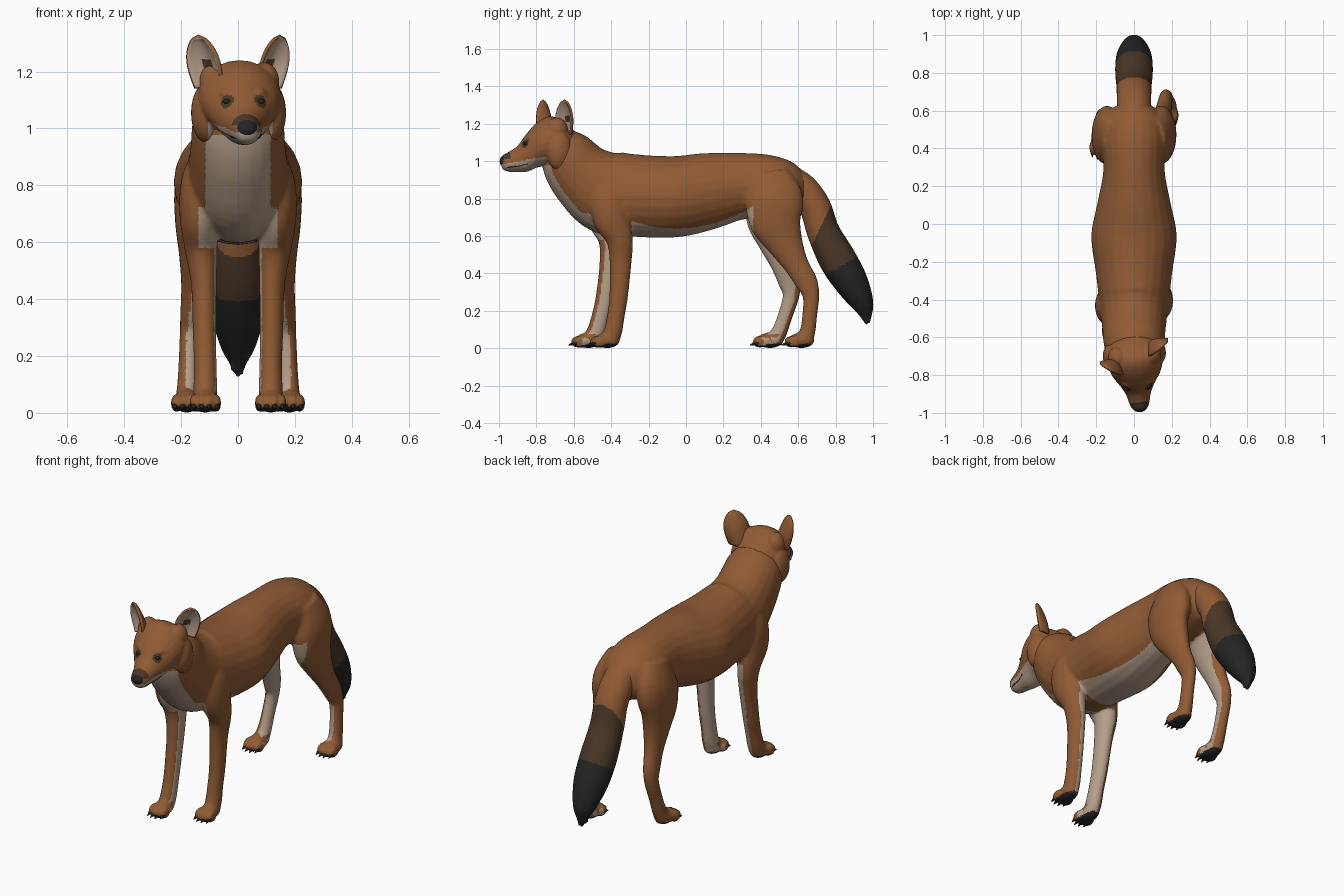
import bpy, bmesh, math
from mathutils import Matrix, Vector

if "Cube" in bpy.data.objects:
    bpy.data.objects.remove(bpy.data.objects["Cube"])


def material(name, colour):
    mat = bpy.data.materials.new(name)
    mat.use_nodes = True
    mat.diffuse_color = (*colour, 1)
    node = next(n for n in mat.node_tree.nodes if n.type == 'BSDF_PRINCIPLED')
    node.inputs["Base Color"].default_value = (*colour, 1)
    node.inputs["Roughness"].default_value = 0.8
    return mat


PALETTE = [material("russet fur", (.28, .105, .035)),
           material("pale fur", (.46, .345, .255)),
           material("dark brown fur", (.068, .038, .02)),
           material("black", (.018, .018, .018))]
RUSSET, PALE, DARK, BLACK = range(4)


def spline(keys, steps=6):
    """Smooth interpolation through rows of numbers."""
    rows = [Vector(k) for k in keys]
    out = []
    for i in range(len(rows) - 1):
        p0, p1 = rows[max(i - 1, 0)], rows[i]
        p2, p3 = rows[i + 1], rows[min(i + 2, len(rows) - 1)]
        for s in range(steps):
            t = s / steps
            out.append(p1 + (p2 - p0) * (t / 2)
                       + (p0 * 2 - p1 * 5 + p2 * 4 - p3) * (t * t / 2)
                       + (p1 * 3 - p0 - p2 * 3 + p3) * (t ** 3 / 2))
    return out + [rows[-1]]


def loft(bm, keys, upright=False, sides=24):
    """Elliptical tube; each key is x, y, z, half width, half depth."""
    rows = spline(keys)
    rings = []
    for i, row in enumerate(rows):
        ahead, behind = rows[min(i + 1, len(rows) - 1)], rows[max(i - 1, 0)]
        tangent = Vector((ahead - behind)[:3]).normalized()
        side = Vector((1, 0, 0))
        side = (side - tangent * side.dot(tangent)).normalized()
        up = tangent.cross(side)
        if upright:
            side, up = Vector((1, 0, 0)), Vector((0, 0, 1))
        a, b = max(row[3], .003), max(row[4], .003)
        ring = []
        for k in range(sides):
            w = math.tau * k / sides
            ring.append(bm.verts.new(Vector(row[:3]) + side * a * math.cos(w) + up * b * math.sin(w)))
        rings.append(ring)
    for r, q in zip(rings, rings[1:]):
        for k in range(sides):
            m = (k + 1) % sides
            bm.faces.new((r[k], r[m], q[m], q[k]))
    bm.faces.new(rings[0])
    bm.faces.new(rings[-1])


def centred(keys):
    return [(0, *k) for k in keys]


def ball(bm, centre, radii):
    bmesh.ops.create_uvsphere(bm, u_segments=18, v_segments=12, radius=1,
                              matrix=Matrix.Translation(centre) @ Matrix.Diagonal((*radii, 1)))


def finish(name, bm, colours, matrix=None):
    bmesh.ops.recalc_face_normals(bm, faces=bm.faces[:])
    mesh = bpy.data.meshes.new(name)
    bm.to_mesh(mesh)
    bm.free()
    for c in colours:
        mesh.materials.append(PALETTE[c])
    mesh.shade_smooth()
    ob = bpy.data.objects.new(name, mesh)
    bpy.context.scene.collection.objects.link(ob)
    if matrix:
        ob.matrix_world = matrix
    return ob


def blend(ob, voxel, rounds, rule):
    """Fuse overlapping volumes into one skin and colour it by a rule."""
    remesh = ob.modifiers.new("fuse", 'REMESH')
    remesh.mode = 'VOXEL'
    remesh.voxel_size = voxel
    soften = ob.modifiers.new("soften", 'SMOOTH')
    soften.factor, soften.iterations = .5, rounds
    graph = bpy.context.evaluated_depsgraph_get()
    mesh = bpy.data.meshes.new_from_object(ob.evaluated_get(graph))
    ob.modifiers.clear()
    ob.data = mesh
    mesh.materials.clear()
    for mat in PALETTE:
        mesh.materials.append(mat)
    for face in mesh.polygons:
        face.material_index = rule(face.center, face.normal)
    mesh.shade_smooth()


# Torso and neck
body, claws = bmesh.new(), bmesh.new()
loft(body, centred([(.65, .86, .06, .08), (.58, .855, .14, .13), (.45, .865, .17, .167),
                    (.28, .865, .163, .18), (.12, .84, .192, .205), (-.06, .81, .226, .217),
                    (-.26, .815, .202, .22), (-.42, .835, .183, .225), (-.55, .92, .168, .185),
                    (-.64, 1.03, .158, .152), (-.69, 1.09, .125, .115)]))

FRONT_LEG = [(.11, -.4, .93, .04, .07), (.13, -.41, .82, .068, .1), (.138, -.4, .7, .068, .1),
             (.13, -.355, .58, .058, .072), (.12, -.35, .45, .045, .058), (.118, -.36, .28, .041, .05),
             (.115, -.375, .17, .04, .047), (.115, -.39, .09, .042, .049), (.115, -.41, .04, .042, .05)]
HIND_LEG = [(.1, .44, .92, .07, .12), (.14, .47, .8, .08, .155), (.15, .48, .68, .072, .14),
            (.15, .53, .56, .058, .098), (.155, .588, .45, .045, .068), (.165, .645, .35, .038, .06),
            (.17, .668, .28, .035, .045), (.175, .662, .18, .034, .04), (.178, .65, .09, .037, .042),
            (.18, .63, .04, .042, .05)]


def leg(keys, side, stride, height):
    """One leg with its paw; stride slides the lower part along y."""
    loft(body, [(side * x, y + stride * max(0, 1 - z / height), z, a, b) for x, y, z, a, b in keys])
    x, y = side * keys[-1][0], keys[-1][1] + stride
    ball(body, (x, y - .012, .042), (.047, .07, .042))
    for k in (-1.5, -.5, .5, 1.5):
        reach = y - .072 + .012 * abs(k)
        ball(body, (x + k * .026, reach, .034), (.017, .04, .033))
        bmesh.ops.create_cone(claws, cap_ends=True, segments=8, radius1=.013, radius2=.002, depth=.036,
                              matrix=Matrix.Translation((x + k * .027, reach - .036, .022))
                              @ Matrix.Rotation(math.radians(110), 4, 'X'))


for side, front_stride, hind_stride in ((1, 0, 0), (-1, -.1, -.17)):
    leg(FRONT_LEG, side, front_stride, 1)
    leg(HIND_LEG, side, hind_stride, .75)


def body_colour(c, n):
    inner = -n.x if c.x > 0 else n.x
    if c.z < .03 and n.z < -.5:
        return BLACK
    # toes
    if c.z < .075 and (n.y < .1 or n.z > .5):
        return RUSSET
    # inner legs
    if c.y > .3 and c.z < .74 and inner * .7 - n.y * .65 > .4:
        return PALE
    if c.y < -.2 and c.z < .62 and inner * .8 + n.y * .6 > .4:
        return PALE
    # belly
    if -.29 < c.y < .36 and c.z < .64 + .7 * (c.y + .05) ** 2 and n.z < .2:
        return PALE
    # chest and throat
    half = .115 if c.z > .72 else .14
    if c.y < -.4 and .58 < c.z < .98 and abs(c.x) < half and -n.y - n.z > .4:
        return PALE
    return RUSSET


blend(finish("body_and_legs", body, [RUSSET]), .009, 5, body_colour)
finish("claws", claws, [BLACK])

# Tail with a ragged tip
tail = bmesh.new()
loft(tail, centred([(.45, .9, .06, .06), (.53, .9, .08, .08), (.615, .855, .09, .085), (.69, .755, .092, .085),
                    (.735, .62, .094, .088), (.81, .475, .1, .1), (.885, .35, .094, .09),
                    (.945, .235, .062, .06), (.962, .165, .025, .026), (.966, .125, .005, .005)]))
for x, y in ((-.02, .945), (.02, .95), (.008, .985)):
    bmesh.ops.create_cone(tail, cap_ends=True, segments=8, radius1=.016, radius2=.001, depth=.08,
                          matrix=Matrix.Translation((x, y, .17)) @ Matrix.Rotation(math.pi, 4, 'X'))


def tail_colour(c, n):
    if c.z < .465 - .22 * (c.y - .715) + .08 * n.y:
        return BLACK
    return DARK if c.z < .58 + 1.2 * (c.y - .66) + .05 * n.y else RUSSET


blend(finish("tail", tail, [RUSSET]), .008, 2, tail_colour)

# Head, turned slightly to its left
HEAD = (Matrix.Translation((.003, -.7, 0)) @ Matrix.Rotation(math.radians(6), 4, 'Z')
        @ Matrix.Translation((0, .7, 0)))
head = bmesh.new()
loft(head, centred([(-.58, 1.06, .08, .08), (-.64, 1.085, .13, .118), (-.72, 1.105, .148, .135),
                    (-.79, 1.09, .13, .122), (-.85, 1.047, .092, .104), (-.9, 1.013, .066, .071),
                    (-.95, .996, .053, .053), (-.98, .994, .038, .038), (-.99, .994, .015, .015)]), upright=True)
for side in (-1, 1):
    ball(head, (side * .115, -.69, 1.055), (.053, .07, .105))   # cheek ruff
    ball(head, (side * .088, -.7, 1.165), (.055, .06, .068))    # ear root
    ball(head, (side * .052, -.825, 1.122), (.034, .035, .024))  # brow
EYE = Vector((.06, -.868, 1.095))


def head_colour(c, n):
    if (Vector((abs(c.x), c.y, c.z)) - EYE).length < .025:
        return DARK
    if c.y < -.945 and c.z > 1.012:
        return DARK
    if c.y < -.72 and abs(c.x) < .115 and c.z < 1 + .19 * (c.y + .9):
        return PALE
    return RUSSET


blend(finish("head", head, [RUSSET], HEAD), .0065, 4, head_colour)

# Eyes and nose
eyes, nose = bmesh.new(), bmesh.new()
for side in (-1, 1):
    ball(eyes, (side * EYE.x, EYE.y + .002, EYE.z), (.014, .013, .009))
finish("eyes", eyes, [BLACK], HEAD)
ball(nose, (0, -.966, 1), (.04, .032, .034))
finish("nose", nose, [BLACK], HEAD)

# Mouth line
mouth = bmesh.new()
for side in (-1, 1):
    loft(mouth, [(side * x, y, z, .003, .003) for x, y, z in
                 ((.004, -.982, .962), (.041, -.955, .967), (.053, -.9, .975), (.073, -.85, .988))], True, 8)
finish("mouth_line", mouth, [BLACK], HEAD)


# Cupped ears
def ear(name, side, y):
    facing = Vector((side * .6, -.8, 0))
    across = Vector((.8, side * .6, 0))
    rise = Vector((side * .035, 0, .19))
    bm = bmesh.new()
    rows, cols = 16, 12
    grid = []
    for i in range(rows + 1):
        t = i / rows
        width = math.sqrt(1 - t ** 4) * (.8 + .2 * math.sin(math.pi * t))
        line = []
        for j in range(cols + 1):
            u = 2 * j / cols - 1
            line.append(bm.verts.new(Vector((side * .113, y, 1.14)) + rise * t + across * (.072 * width * u)
                                     - facing * (.055 * width * (1 - u * u) * (1 - .5 * t))))
        grid.append(line)
    for i in range(rows):
        for j in range(cols):
            face = bm.faces.new((grid[i][j], grid[i][j + 1], grid[i + 1][j + 1], grid[i + 1][j]))
            # dark hollow low in the cup
            if 6 <= i < 9 and 4 <= j < 8:
                face.material_index = 2
    bmesh.ops.remove_doubles(bm, verts=bm.verts[:], dist=.0002)
    ob = finish(name, bm, [RUSSET, PALE, RUSSET, DARK], HEAD)
    # the furred back keeps its colour, the lining takes the next one
    if sum((p.normal.dot(facing) for p in ob.data.polygons)) > 0:
        ob.data.flip_normals()
    shell = ob.modifiers.new("thickness", 'SOLIDIFY')
    shell.thickness, shell.offset, shell.material_offset = .012, -1, 1


ear("left_ear", 1, -.665)
ear("right_ear", -1, -.75)
